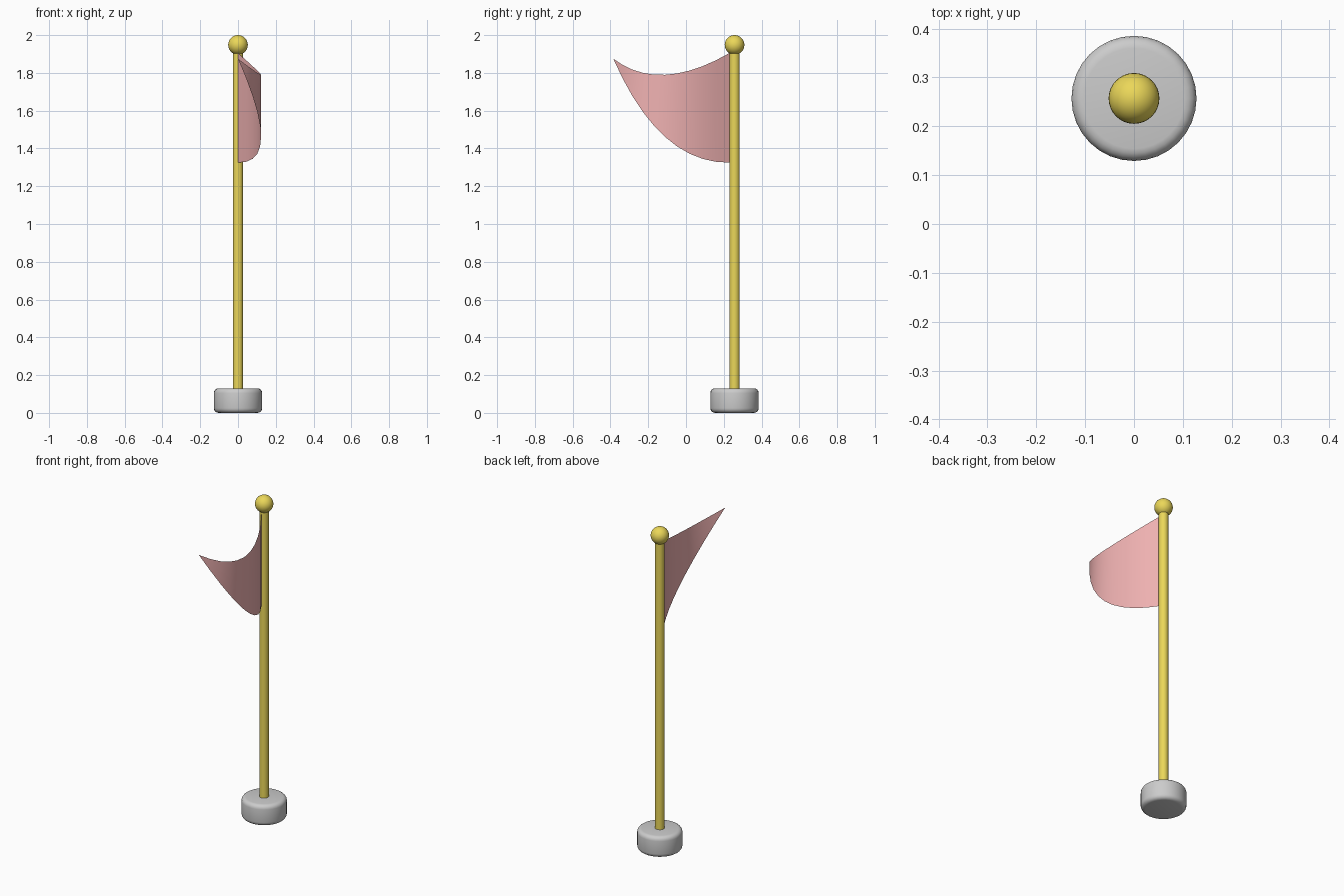
import bpy, math

if "Cube" in bpy.data.objects:
    bpy.data.objects.remove(bpy.data.objects["Cube"])

POLE_Y = 0.257


def material(name, color):
    mat = bpy.data.materials.new(name)
    mat.diffuse_color = color
    mat.use_nodes = True
    mat.node_tree.nodes["Principled BSDF"].inputs["Base Color"].default_value = mat.diffuse_color
    return mat


yellow = material("yellow", (0.83, 0.68, 0.10, 1))
pink = material("pink", (0.88, 0.45, 0.45, 1))


def finish(obj, name, mat=None, angle=40):
    obj.name = name
    if mat:
        obj.data.materials.append(mat)
    bpy.ops.object.select_all(action='DESELECT')
    obj.select_set(True)
    bpy.context.view_layer.objects.active = obj
    bpy.ops.object.shade_smooth_by_angle(angle=math.radians(angle))
    return obj


def cylinder(name, radius, z0, z1, mat=None, bevel=0):
    bpy.ops.mesh.primitive_cylinder_add(
        vertices=32, radius=radius, depth=z1 - z0, location=(0, POLE_Y, (z0 + z1) / 2))
    obj = bpy.context.object
    if bevel:
        mod = obj.modifiers.new("rounded_rims", 'BEVEL')
        mod.width = bevel
        mod.segments = 4
        mod.limit_method = 'ANGLE'
        mod.angle_limit = math.radians(40)
        bpy.ops.object.modifier_apply(modifier=mod.name)
    return finish(obj, name, mat)


# Weighted base and pole
cylinder("base", 0.128, 0.0, 0.13, bevel=0.025)
cylinder("pole", 0.027, 0.12, 1.94, yellow)

# Ball on top
bpy.ops.mesh.primitive_uv_sphere_add(
    segments=32, ring_count=16, radius=0.052, location=(0, POLE_Y, 1.948))
finish(bpy.context.object, "finial", yellow)


# Billowing pennant: sheet between two quadratic curves meeting at the tip
def bezier(a, b, c, t):
    return tuple(p * (1 - t) ** 2 + 2 * q * t * (1 - t) + r * t * t
                 for p, q, r in zip(a, b, c))


N = 10
HOIST, BELLY, TIP = (0, 0.23), (0.244, -0.142), (0, -0.385)
TIP_Z = 1.875
edges = [[bezier((*HOIST, z0), (*BELLY, z1), (*TIP, TIP_Z), i / N) for i in range(N)]
         for z0, z1 in ((1.905, 1.69), (1.325, 1.32))]
verts = edges[0] + edges[1] + [(*TIP, TIP_Z)]
faces = [(i, i + 1, N + i + 1, N + i) for i in range(N - 1)]
faces.append((N - 1, 2 * N, 2 * N - 1))
mesh = bpy.data.meshes.new("flag")
mesh.from_pydata(verts, [], faces)
flag = bpy.data.objects.new("flag", mesh)
bpy.context.collection.objects.link(flag)
finish(flag, "flag", pink)
